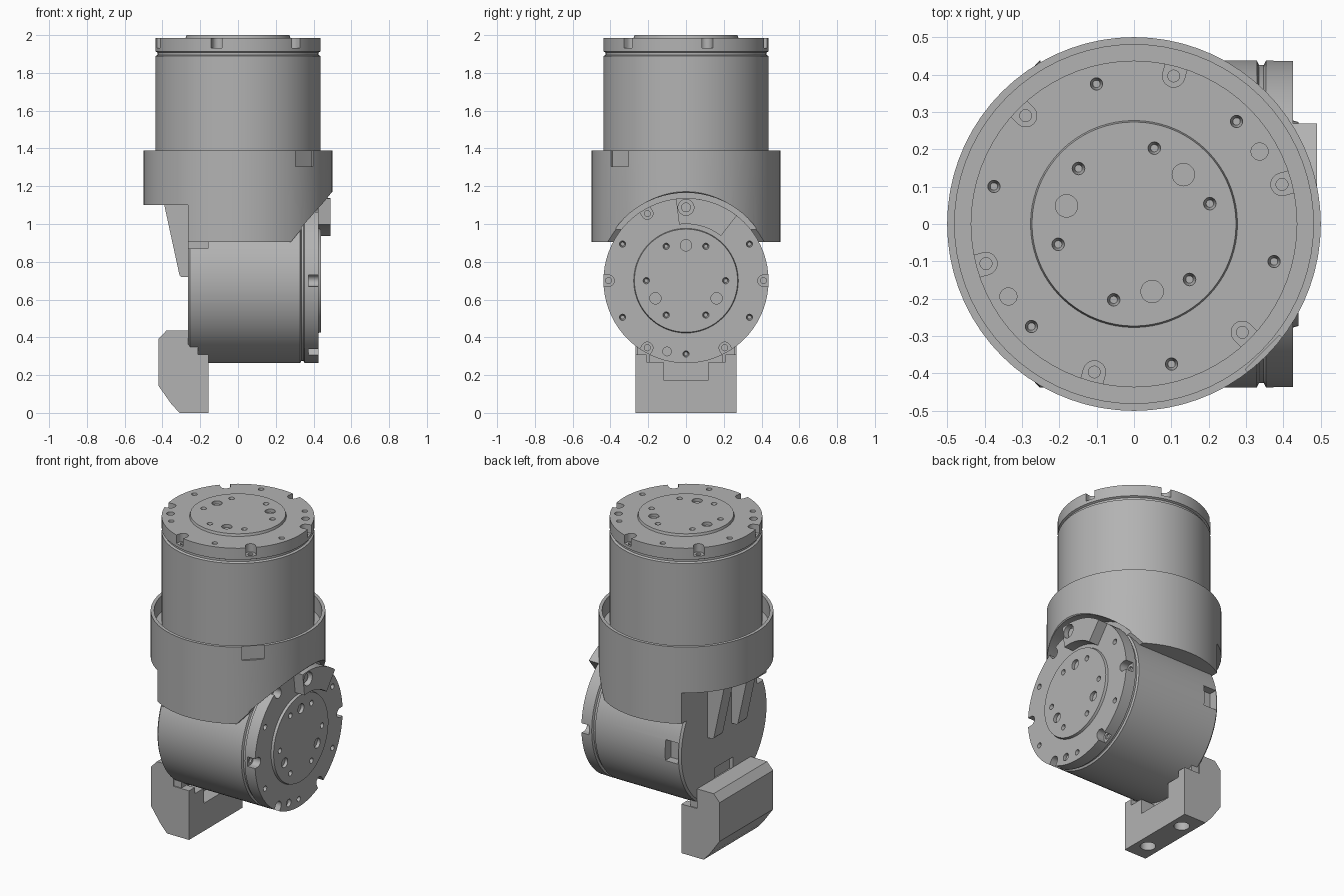
import bpy, bmesh, math
from math import radians, cos, sin
from mathutils import Matrix, Vector

if "Cube" in bpy.data.objects:
    bpy.data.objects.remove(bpy.data.objects["Cube"], do_unlink=True)

grey = bpy.data.materials.new("machined_grey")
grey.use_nodes = True
grey.diffuse_color = (0.45, 0.45, 0.45, 1)
grey.node_tree.nodes["Principled BSDF"].inputs["Base Color"].default_value = (0.45, 0.45, 0.45, 1)

# Local z of a drive unit pointing along world +x
ALONG_X = Matrix(((0, 0, 1, 0), (1, 0, 0, 0), (0, 1, 0, 0), (0, 0, 0, 1)))


def finish(bm, name, matrix=None):
    bmesh.ops.recalc_face_normals(bm, faces=bm.faces)
    if matrix:
        bm.transform(matrix)
    mesh = bpy.data.meshes.new(name)
    bm.to_mesh(mesh)
    bm.free()
    mesh.materials.append(grey)
    obj = bpy.data.objects.new(name, mesh)
    bpy.context.collection.objects.link(obj)
    return obj


def activate(obj):
    bpy.ops.object.select_all(action='DESELECT')
    obj.select_set(True)
    bpy.context.view_layer.objects.active = obj


def boolean(obj, cutter, operation='DIFFERENCE'):
    activate(obj)
    mod = obj.modifiers.new("cut", 'BOOLEAN')
    mod.object, mod.operation, mod.solver = cutter, operation, 'EXACT'
    bpy.ops.object.modifier_apply(modifier=mod.name)
    bpy.data.objects.remove(cutter, do_unlink=True)


def smooth(obj):
    activate(obj)
    bpy.ops.object.shade_smooth_by_angle(angle=radians(25))


def add_cyl(bm, center, radius, low, high, sides=20, tip=1.0):
    matrix = Matrix.Translation((center[0], center[1], (low + high) / 2))
    bmesh.ops.create_cone(bm, cap_ends=True, segments=sides, radius1=radius * tip,
                          radius2=radius, depth=high - low, matrix=matrix)


def add_box(bm, low, high, matrix=Matrix()):
    low, high = Vector(low), Vector(high)
    place = Matrix.Translation((low + high) / 2) @ Matrix.Diagonal((*(high - low), 1))
    bmesh.ops.create_cube(bm, size=1, matrix=matrix @ place)


def add_prism(bm, points, offset):
    face = bm.faces.new([bm.verts.new(p) for p in points])
    top = bmesh.ops.extrude_face_region(bm, geom=[face])["geom"]
    bmesh.ops.translate(bm, vec=offset, verts=[v for v in top if isinstance(v, bmesh.types.BMVert)])


def side_prism(bm, profile, y_low, y_high):
    add_prism(bm, [(x, y_low, z) for x, z in profile], (0, y_high - y_low, 0))


def polar(radius, degrees):
    return radius * cos(radians(degrees)), radius * sin(radians(degrees))


# Drive unit: turned body with a grooved flange, rim notches and bolt circles
def drive_unit(name, matrix, turn):
    profile = [(0, 0), (0.425, 0), (0.437, 0.012), (0.437, 0.594), (0.425, 0.6), (0.425, 0.612),
               (0.437, 0.618), (0.437, 0.69), (0.277, 0.69), (0.273, 0.705), (0, 0.705)]
    bm = bmesh.new()
    verts = [bm.verts.new((r, 0, z)) for r, z in profile]
    edges = [bm.edges.new(pair) for pair in zip(verts, verts[1:])]
    bmesh.ops.spin(bm, geom=verts + edges, cent=(0, 0, 0), axis=(0, 0, 1),
                   angle=math.tau, steps=72, use_merge=True)
    bmesh.ops.remove_doubles(bm, verts=bm.verts, dist=1e-4)
    body = finish(bm, name, matrix)

    notches = bmesh.new()
    holes = bmesh.new()
    for step in range(6):
        angle = turn + 15 + 60 * step
        rot = Matrix.Rotation(radians(angle), 4, 'Z')
        arc = [(0.41 - 0.03 * sin(t), 0.03 * cos(t)) for t in (math.pi * i / 10 for i in range(11))]
        outline = arc + [(0.5, -0.03), (0.5, 0.03)]
        add_prism(notches, [rot @ Vector((x, y, 0.638)) for x, y in outline], (0, 0, 0.1))
        add_cyl(holes, polar(0.41, angle), 0.016, 0.626, 0.8, 14)
        add_cyl(holes, polar(0.21, angle), 0.02, 0.67, 0.72, 16, 0.5)
        add_cyl(holes, polar(0.388, angle + 30), 0.02, 0.65, 0.71, 16, 0.5)
    for step in range(3):
        add_cyl(holes, polar(0.187, turn + 45 + 120 * step), 0.03, 0.685, 0.72)
    for step in range(2):
        add_cyl(holes, polar(0.388, turn + 30 + 180 * step), 0.023, 0.67, 0.71)
    boolean(body, finish(notches, "notch_cutter", matrix))
    boolean(body, finish(holes, "hole_cutter", matrix))
    return body


upper_drive = drive_unit("upper_drive", Matrix.Translation((0, 0, 1.295)), 0)
lower_place = Matrix.Translation((-0.265, 0, 0.7)) @ ALONG_X
lower_drive = drive_unit("lower_drive", lower_place, 45)

# Side and rear pockets of the lower drive
bm = bmesh.new()
add_box(bm, (-0.25, 0.38, 0.65), (-0.16, 0.5, 0.78))
add_box(bm, (-0.28, -0.5, 0.87), (-0.16, -0.33, 0.98))
add_box(bm, (-0.3, -0.09, 0.42), (-0.24, 0.09, 0.5))
boolean(lower_drive, finish(bm, "pocket_cutter"))
bm = bmesh.new()
for y in (-0.2, 0.2):
    add_cyl(bm, (y, 0.29), 0.035, -0.1, 0.04)
boolean(lower_drive, finish(bm, "rear_hole_cutter", lower_place))
smooth(upper_drive)
smooth(lower_drive)

# Elbow collar: cup trimmed to a stepped and sloped side profile
bm = bmesh.new()
add_cyl(bm, (0, 0), 0.5, 0.8, 1.39, 72)
collar = finish(bm, "elbow_collar")
bm = bmesh.new()
side_prism(bm, [(-0.6, 1.1), (-0.265, 1.1), (-0.265, 0.905), (0.28, 0.905),
                (0.6, 1.293), (0.6, 1.5), (-0.6, 1.5)], -0.6, 0.6)
boolean(collar, finish(bm, "collar_trim"), 'INTERSECT')
bm = bmesh.new()
add_cyl(bm, (0, 0), 0.48, 1.29, 1.5, 72)
boolean(collar, finish(bm, "bore_cutter"))
bm = bmesh.new()
add_cyl(bm, (0, 0), 0.465, 0.6, 0.9, 72)
boolean(collar, finish(bm, "flange_clearance", lower_place))
bm = bmesh.new()
add_box(bm, (0.486, -0.065, 1.305), (0.6, 0.065, 1.5), Matrix.Rotation(radians(-45), 4, 'Z'))
boolean(collar, finish(bm, "tab_cutter"))
smooth(collar)

# Stiffening ribs behind the lower drive
for side, y in (("left", 0.12), ("right", -0.12)):
    bm = bmesh.new()
    side_prism(bm, [(-0.25, 1.12), (-0.392, 1.12), (-0.388, 1.09), (-0.31, 0.73),
                    (-0.3, 0.72), (-0.25, 0.72)], y - 0.045, y + 0.045)
    finish(bm, "rib_" + side)

# Curved stop block with its screw on the lower flange
bm = bmesh.new()
angles = [97 - 4.5 * i for i in range(11)]
outline = [polar(0.437, a) for a in angles] + [polar(0.3, a) for a in reversed(angles)]
add_prism(bm, [(x, y, 0.685) for x, y in outline], (0, 0, 0.07))
stop = finish(bm, "stop_block", lower_place)
bm = bmesh.new()
add_cyl(bm, (0, 0.388), 0.042, 0.72, 0.8, 24)
boolean(stop, finish(bm, "stop_cutter", lower_place))
smooth(stop)
bm = bmesh.new()
add_cyl(bm, (0, 0.388), 0.026, 0.7, 0.735, 20)
smooth(finish(bm, "stop_screw", lower_place))

# Mounting foot with chamfers, slot and two bolt holes
bm = bmesh.new()
side_prism(bm, [(-0.155, 0), (-0.31, 0), (-0.355, 0.05), (-0.422, 0.145), (-0.422, 0.39), (-0.38, 0.435),
                (-0.265, 0.435), (-0.265, 0.31), (-0.155, 0.31)], -0.267, 0.267)
foot = finish(bm, "mounting_foot")
bm = bmesh.new()
side_prism(bm, [(-0.25, 0.175), (-0.1, 0.175), (-0.1, 0.5), (-0.25, 0.5)], -0.12, 0.12)
boolean(foot, finish(bm, "slot_cutter"))
bm = bmesh.new()
add_box(bm, (-0.25, -0.21, 0.27), (-0.1, 0.21, 0.5))
boolean(foot, finish(bm, "ledge_cutter"))
bm = bmesh.new()
for y in (-0.15, 0.15):
    add_cyl(bm, (-0.23, y), 0.045, -0.1, 0.12, 24)
boolean(foot, finish(bm, "bolt_cutter"))
smooth(foot)

# Tabs joining the foot to the lower drive
bm = bmesh.new()
for y in (-0.225, 0.225):
    add_box(bm, (-0.28, y - 0.035, 0.26), (-0.212, y + 0.035, 0.43))
finish(bm, "foot_tabs")
